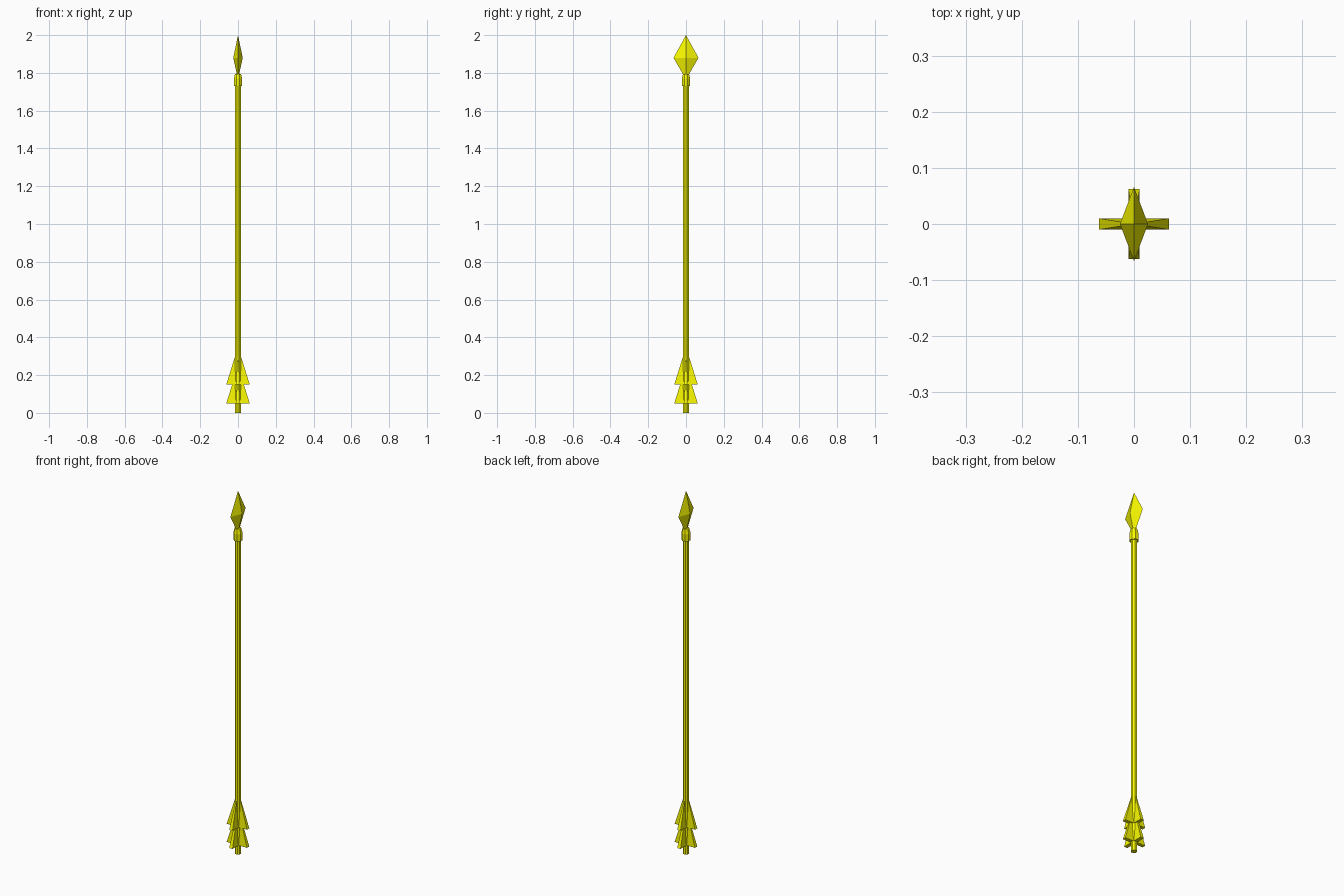
import bpy
from math import pi

if "Cube" in bpy.data.objects:
    bpy.data.objects.remove(bpy.data.objects["Cube"])

mat = bpy.data.materials.new("yellow")
mat.diffuse_color = (0.95, 0.95, 0.0, 1)
mat.use_nodes = True
mat.node_tree.nodes["Principled BSDF"].inputs["Base Color"].default_value = mat.diffuse_color


def tapered(name, sides, r1, r2, z0, z1):
    """Straight or tapered prism between two heights, one flat facing front."""
    bpy.ops.mesh.primitive_cone_add(vertices=sides, radius1=r1, radius2=r2, depth=z1 - z0,
                                    location=(0, 0, (z0 + z1) / 2), rotation=(0, 0, pi / sides))
    ob = bpy.context.object
    ob.name = name
    ob.data.materials.append(mat)


def solid(name, verts, faces):
    me = bpy.data.meshes.new(name)
    me.from_pydata(verts, [], faces)
    me.materials.append(mat)
    ob = bpy.data.objects.new(name, me)
    bpy.context.collection.objects.link(ob)
    return ob


# Shaft and the socket that holds the head
tapered("shaft", 8, 0.016, 0.016, 0.0, 1.78)
tapered("socket", 8, 0.0235, 0.0235, 1.73, 1.77)
tapered("socket_shoulder", 8, 0.0235, 0.017, 1.77, 1.795)

# Four-sided diamond head, broad across y
w, d, z = 0.025, 0.066, 1.88
verts = [(w, 0, z), (0, d, z), (-w, 0, z), (0, -d, z), (0, 0, 2.0), (0, 0, 1.765)]
faces = [(i, (i + 1) % 4, 4) for i in range(4)] + [((i + 1) % 4, i, 5) for i in range(4)]
solid("arrow_head", verts, faces)

# Two tiers of crossed wedge feathers, pointed at the top
a, b = 0.062, 0.01
for tier, base in (("lower", 0.05), ("upper", 0.15)):
    for k in range(2):
        verts = [(a, b, base), (-a, b, base), (-a, -b, base), (a, -b, base), (0, 0, base + 0.2)]
        faces = [(i, (i + 1) % 4, 4) for i in range(4)] + [(3, 2, 1, 0)]
        ob = solid(f"{tier}_feather_{k + 1}", verts, faces)
        ob.rotation_euler.z = k * pi / 2
